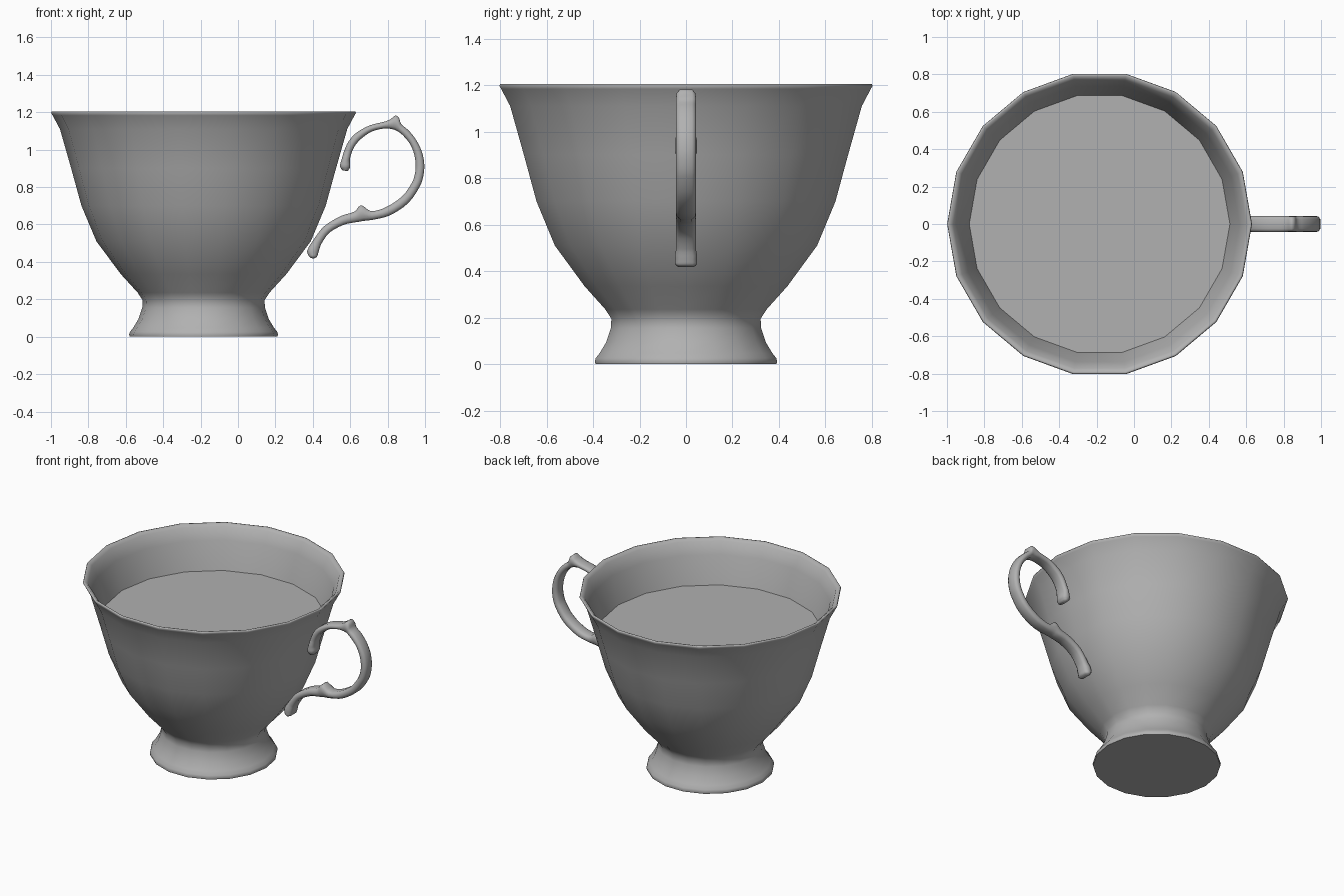
import bpy, bmesh, math
from mathutils import Vector

if "Cube" in bpy.data.objects:
    bpy.data.objects.remove(bpy.data.objects["Cube"])

CX = -0.184   # cup axis
SIDES = 18

grey = bpy.data.materials.new("dark_grey")
grey.diffuse_color = (.44, .44, .44, 1)
grey.use_nodes = True
grey.node_tree.nodes["Principled BSDF"].inputs["Base Color"].default_value = grey.diffuse_color


def finish(bm, name, angle):
    bmesh.ops.recalc_face_normals(bm, faces=bm.faces)
    mesh = bpy.data.meshes.new(name)
    bm.to_mesh(mesh)
    bm.free()
    mesh.materials.append(grey)
    ob = bpy.data.objects.new(name, mesh)
    bpy.context.collection.objects.link(ob)
    bpy.ops.object.select_all(action='DESELECT')
    ob.select_set(True)
    bpy.context.view_layer.objects.active = ob
    bpy.ops.object.shade_smooth_by_angle(angle=math.radians(angle))
    return ob


def skin(bm, rings):
    # join rings of points with quads and cap both ends
    loops = [[bm.verts.new(p) for p in ring] for ring in rings]
    n = len(loops[0])
    for a, b in zip(loops, loops[1:]):
        for i in range(n):
            j = (i + 1) % n
            bm.faces.new((a[i], a[j], b[j], b[i]))
    bm.faces.new(loops[0])
    bm.faces.new(loops[-1])


def circle(r, z):
    return [(CX + r * math.cos(2 * math.pi * i / SIDES),
             r * math.sin(2 * math.pi * i / SIDES), z) for i in range(SIDES)]


def smooth_path(points, steps):
    # Catmull-Rom curve through the points, chord-length tangents
    p = [Vector(q) for q in points]
    n = len(p)
    t = [0.0]
    for a, b in zip(p, p[1:]):
        t.append(t[-1] + (b - a).length)
    m = []
    for i in range(n):
        a, b = max(i - 1, 0), min(i + 1, n - 1)
        m.append((p[b] - p[a]) / (t[b] - t[a]))
    out = []
    for i in range(n - 1):
        h = t[i + 1] - t[i]
        for k in range(steps):
            s = k / steps
            out.append(p[i] * (2*s**3 - 3*s**2 + 1) + m[i] * h * (s**3 - 2*s**2 + s)
                       + p[i + 1] * (3*s**2 - 2*s**3) + m[i + 1] * h * (s**3 - s**2))
    return out + [p[-1]]


# Cup: foot, flared bowl, rounded rim and inner wall
profile = [(.395, 0), (.398, .012), (.394, .026), (.377, .047), (.348, .095),
           (.328, .155), (.326, .195), (.352, .235), (.443, .335), (.573, .51),
           (.653, .70), (.708, .90), (.768, 1.11), (.807, 1.183), (.815, 1.196),
           (.812, 1.204), (.804, 1.205), (.783, 1.188), (.748, 1.11), (.69, .90),
           (.633, .70), (.553, .52), (.423, .35), (.30, .26)]
bm = bmesh.new()
skin(bm, [circle(r, z) for r, z in profile])
finish(bm, "cup", 70)

# Drink surface inside the cup
bm = bmesh.new()
bm.faces.new([bm.verts.new(p) for p in circle(.705, .925)])
finish(bm, "drink", 30)

# Handle: outer and inner edge points (x, z, x, z) from upper to lower end
stations = [
    (.56, .888, .588, .886), (.545, .91, .60, .91), (.553, .945, .598, .945),
    (.57, 1.0, .61, .99), (.592, 1.045, .632, 1.03), (.63, 1.088, .663, 1.062),
    (.705, 1.13, .715, 1.097), (.785, 1.15, .775, 1.112), (.815, 1.163, .81, 1.112),
    (.842, 1.182, .838, 1.106), (.86, 1.172, .85, 1.10), (.872, 1.138, .862, 1.093),
    (.91, 1.105, .885, 1.073), (.95, 1.056, .92, 1.03), (.983, .99, .942, .975),
    (.996, .92, .95, .915), (.991, .86, .945, .867), (.973, .805, .93, .823),
    (.91, .714, .877, .75), (.81, .648, .786, .69), (.72, .625, .71, .672),
    (.67, .619, .663, .702), (.65, .615, .645, .695), (.63, .612, .625, .67),
    (.57, .60, .55, .645), (.49, .557, .46, .59), (.445, .495, .405, .52),
    (.43, .45, .37, .46), (.422, .427, .378, .432), (.405, .418, .39, .42)]
section = [(0, .6), (0, -.6), (.2, -.92), (.5, -1), (.8, -.92),
           (1, -.6), (1, .6), (.8, .92), (.5, 1), (.2, .92)]
outer = smooth_path([(s[0], s[1], 0) for s in stations], 3)
inner = smooth_path([(s[2], s[3], 0) for s in stations], 3)
# scroll ends are a little wider, then close
count = len(outer)
rings = []
for i, (o, c) in enumerate(zip(outer, inner)):
    d = min(i, count - 1 - i)
    w = .036 + .011 * min(d / 3, 1) if d < 8 else .043
    rings.append([(q.x, w * y, q.y) for t, y in section for q in [o.lerp(c, t)]])
bm = bmesh.new()
skin(bm, rings)
finish(bm, "handle", 70)
